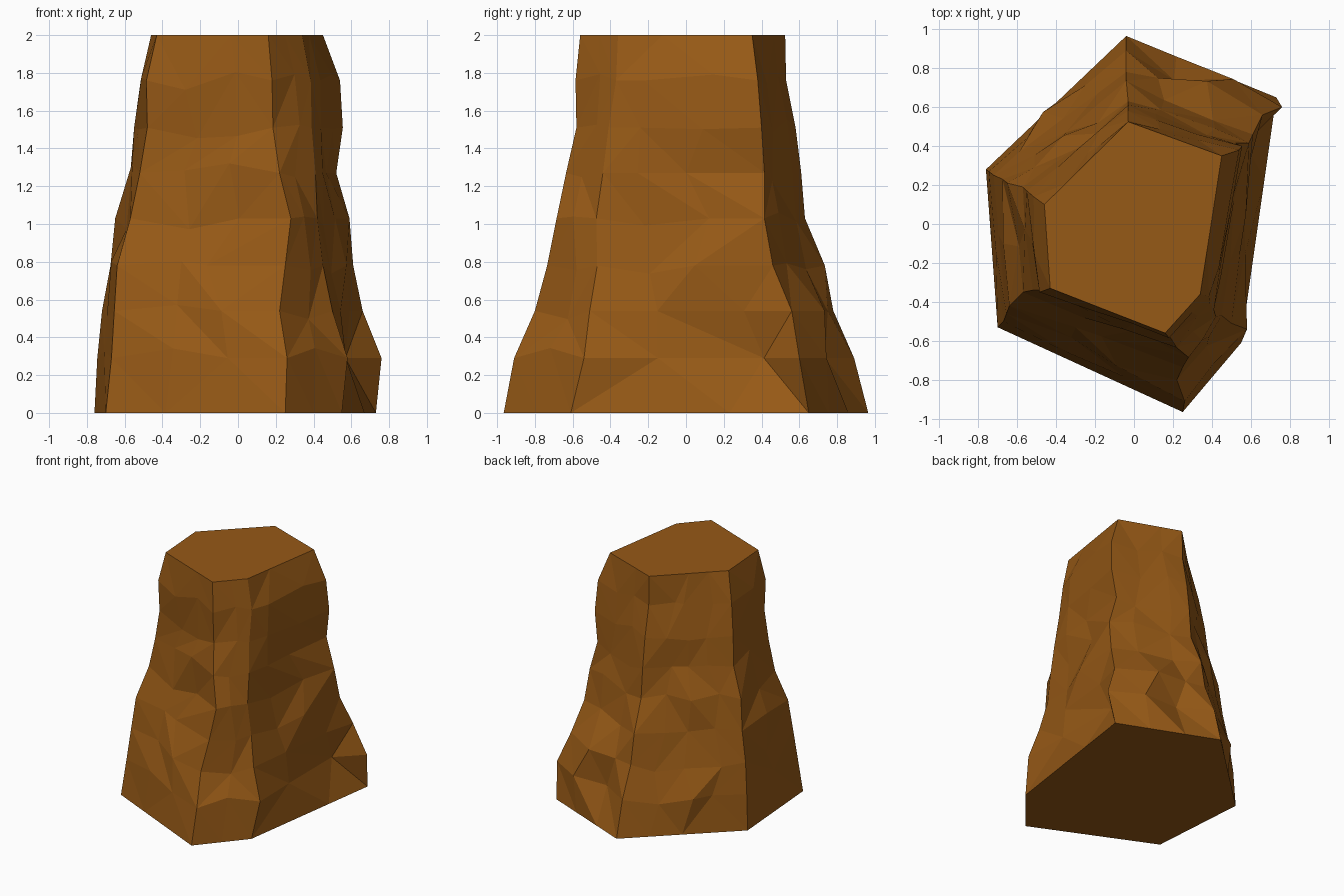
import bpy, bmesh, random
from mathutils import Vector

if "Cube" in bpy.data.objects:
    bpy.data.objects.remove(bpy.data.objects["Cube"])

random.seed(5)

# Ring heights and the (x, y) path each ridge follows from the ground up
HEIGHTS = [0, .29, .54, .78, 1.03, 1.27, 1.51, 1.76, 2]
RIDGES = [
    # left
    [(-.76, .28), (-.745, .27), (-.72, .25), (-.675, .23), (-.65, .21), (-.57, .19), (-.55, .17), (-.515, .14), (-.46, .10)],
    # front left
    [(-.70, -.53), (-.67, -.50), (-.655, -.46), (-.64, -.42), (-.57, -.35), (-.52, -.34), (-.48, -.34), (-.485, -.35), (-.43, -.33)],
    # front
    [(.25, -.965), (.26, -.91), (.22, -.80), (.25, -.735), (.28, -.685), (.22, -.635), (.185, -.58), (.18, -.585), (.16, -.56)],
    # front right
    [(.55, -.61), (.58, -.54), (.50, -.51), (.45, -.47), (.42, -.475), (.41, -.44), (.39, -.41), (.385, -.37), (.34, -.36)],
    # right
    [(.73, .65), (.76, .60), (.66, .56), (.61, .46), (.59, .415), (.52, .415), (.555, .40), (.54, .38), (.45, .35)],
    # back
    [(-.04, .965), (-.04, .89), (-.04, .78), (-.04, .735), (-.03, .63), (-.03, .61), (-.03, .58), (-.03, .53), (-.03, .525)],
]
SEGMENTS = [2, 3, 2, 3, 3, 4]
# Pockets and ledges: (side, column, ring) -> offset outward and along the side
DENTS = {(1, 2, 1): (.01, 0), (1, 2, 2): (.045, 0), (1, 2, 3): (-.01, -.13), (1, 2, 4): (-.03, 0),
         (3, 1, 1): (-.07, 0), (3, 2, 1): (-.16, .17), (3, 1, 2): (-.01, 0), (3, 2, 2): (-.03, .1),
         (3, 2, 3): (.035, -.1), (3, 2, 4): (-.02, 0), (3, 2, 5): (0, -.13),
         (3, 1, 5): (.015, -.1), (3, 1, 6): (.015, -.1), (3, 1, 7): (.02, -.1),
         (4, 1, 1): (.05, 0), (4, 1, 2): (.08, .08), (4, 2, 1): (-.06, 0), (4, 2, 2): (.02, .08),
         (5, 2, 1): (.045, .06), (5, 2, 3): (-.015, 0), (5, 2, 4): (.04, 0), (5, 2, 5): (-.015, 0)}


def make_ring(bm, k):
    ring = []
    inner = 0 < k < len(HEIGHTS) - 1
    for side in range(6):
        a = Vector((*RIDGES[side][k], HEIGHTS[k]))
        b = Vector((*RIDGES[(side + 1) % 6][k], HEIGHTS[k]))
        along = (b - a).normalized()
        out = Vector((along.y, -along.x, 0))
        for col in range(SEGMENTS[side]):
            p = a.lerp(b, col / SEGMENTS[side])
            if (side, col, k) in DENTS:
                depth, shift = DENTS[side, col, k]
                p += out * depth + along * shift
            elif col and inner:
                p += out * random.uniform(-.015, .015) + along * random.uniform(-.05, .05)
                p.z += random.uniform(-.06, .06)
            ring.append(bm.verts.new(p))
    return ring


# Rock pillar: stacked rings joined by irregular triangles
bm = bmesh.new()
rings = [make_ring(bm, k) for k in range(len(HEIGHTS))]
n = len(rings[0])
for low, high in zip(rings, rings[1:]):
    for i in range(n):
        j = (i + 1) % n
        a, b, c, d = low[i], low[j], high[j], high[i]
        if random.random() < .5:
            bm.faces.new((a, b, c))
            bm.faces.new((a, c, d))
        else:
            bm.faces.new((a, b, d))
            bm.faces.new((b, c, d))
# Flat top and underside
bm.faces.new(rings[-1])
bm.faces.new(rings[0][::-1])
bmesh.ops.recalc_face_normals(bm, faces=bm.faces)

mesh = bpy.data.meshes.new("rock_pillar")
bm.to_mesh(mesh)
bm.free()
rock = bpy.data.objects.new("rock_pillar", mesh)
bpy.context.collection.objects.link(rock)

brown = bpy.data.materials.new("brown_rock")
brown.diffuse_color = (.305, .1, .008, 1)
brown.use_nodes = True
brown.node_tree.nodes["Principled BSDF"].inputs["Base Color"].default_value = brown.diffuse_color
mesh.materials.append(brown)
